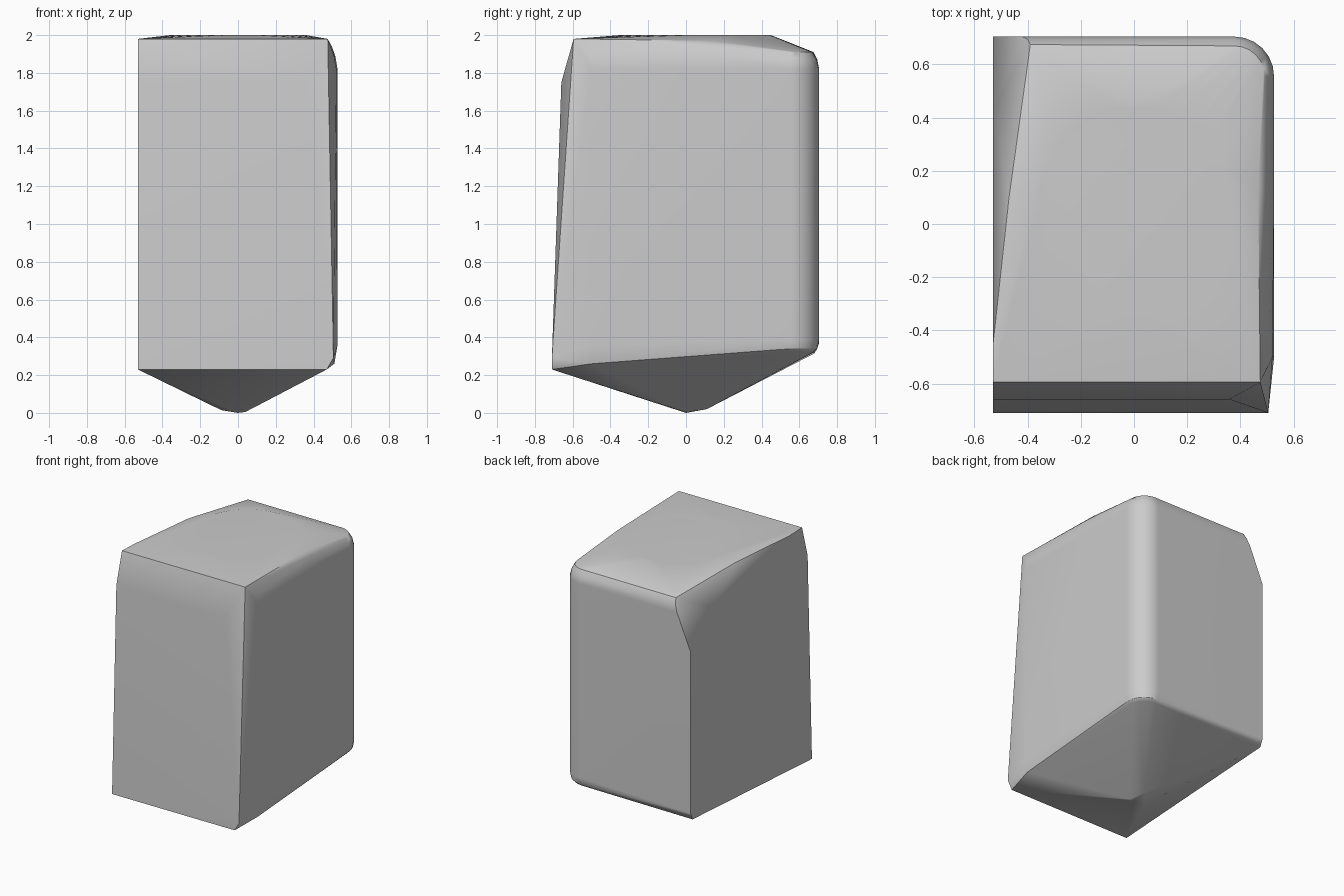
import bpy
import bmesh
from math import cos, sin, pi, radians

default_cube = bpy.data.objects.get("Cube")
if default_cube:
    bpy.data.objects.remove(default_cube, do_unlink=True)

LEFT, RIGHT, FRONT, BACK = -0.53, 0.527, -0.71, 0.705
corners = []


def add(x, y, z):
    corners.append((x, y, z))


def arc(centre_x, centre_y, radius_x, radius_y, z, start, end, steps):
    """Points along an elliptical arc at one height."""
    for i in range(steps + 1):
        a = start + (end - start) * i / steps
        add(centre_x + radius_x * cos(a), centre_y + radius_y * sin(a), z)


# Pointed underside
add(0, 0, 0)
add(-0.09, 0, 0.015)
add(0.04, 0, 0.005)
add(0, 0.11, 0.02)

# Lower rim, rising towards the back
add(LEFT, FRONT, 0.23)
add(0.47, FRONT, 0.23)
add(0.505, FRONT, 0.29)
add(LEFT, 0.68, 0.315)
add(LEFT, BACK, 0.37)
add(0.51, -0.5, 0.26)
add(RIGHT, -0.5, 0.36)

# Rounded back right edge, with softened ends
for inset, z in ((0.03, 0.32), (0.01, 0.34), (0, 0.39), (0, 1.82), (0.012, 1.87), (0.035, 1.91)):
    radius = 0.15 - inset
    arc(RIGHT - 0.15, BACK - 0.15, radius, radius, z, 0, pi / 2, 6)

# Leaning front with a shallow fold near the top
add(LEFT, -0.66, 1.75)
add(0.36, -0.66, 1.75)
add(LEFT, -0.595, 1.98)
add(0.475, -0.595, 1.98)

# Softened upper right edge
for y, shift in ((-0.5, 0.012), (0.13, 0)):
    for inset, z in ((0, 1.82), (0.012, 1.89), (0.03, 1.94), (0.06, 1.97)):
        add(RIGHT - inset - shift / 2, y, z)

# Cut corner along the upper left
add(LEFT, -0.45, 1.975)
add(-0.47, 0.1, 1.97)
add(-0.39, 0.675, 1.91)
add(LEFT, 0.43, 1.78)
add(LEFT, BACK, 1.56)
add(-0.42, BACK, 1.82)
add(-0.4, 0.695, 1.87)

# Gently domed top
arc(0, 0.05, 0.36, 0.4, 2.0, 0, 2 * pi, 28)

# Wrap all the corners in one closed skin
bm = bmesh.new()
for point in corners:
    bm.verts.new(point)
bmesh.ops.remove_doubles(bm, verts=bm.verts, dist=0.001)
hull = bmesh.ops.convex_hull(bm, input=bm.verts)
loose = {v for v in hull["geom_interior"] if isinstance(v, bmesh.types.BMVert)}
loose |= {v for v in bm.verts if not v.link_faces}
bmesh.ops.delete(bm, geom=list(loose), context='VERTS')
bmesh.ops.dissolve_limit(bm, angle_limit=radians(0.5), verts=bm.verts, edges=bm.edges)
bmesh.ops.recalc_face_normals(bm, faces=bm.faces)
mesh = bpy.data.meshes.new("stone_block")
bm.to_mesh(mesh)
bm.free()

block = bpy.data.objects.new("stone_block", mesh)
bpy.context.collection.objects.link(block)

# Plain grey stone
grey = bpy.data.materials.new("stone_grey")
grey.use_nodes = True
colour = (0.6, 0.6, 0.6, 1)
grey.diffuse_color = colour
grey.node_tree.nodes["Principled BSDF"].inputs["Base Color"].default_value = colour
mesh.materials.append(grey)

# Smooth shading across the softened edges
bpy.ops.object.select_all(action='DESELECT')
block.select_set(True)
bpy.context.view_layer.objects.active = block
bpy.ops.object.shade_smooth_by_angle(angle=radians(30))
weighted = block.modifiers.new("weighted_normals", 'WEIGHTED_NORMAL')
weighted.keep_sharp = True
